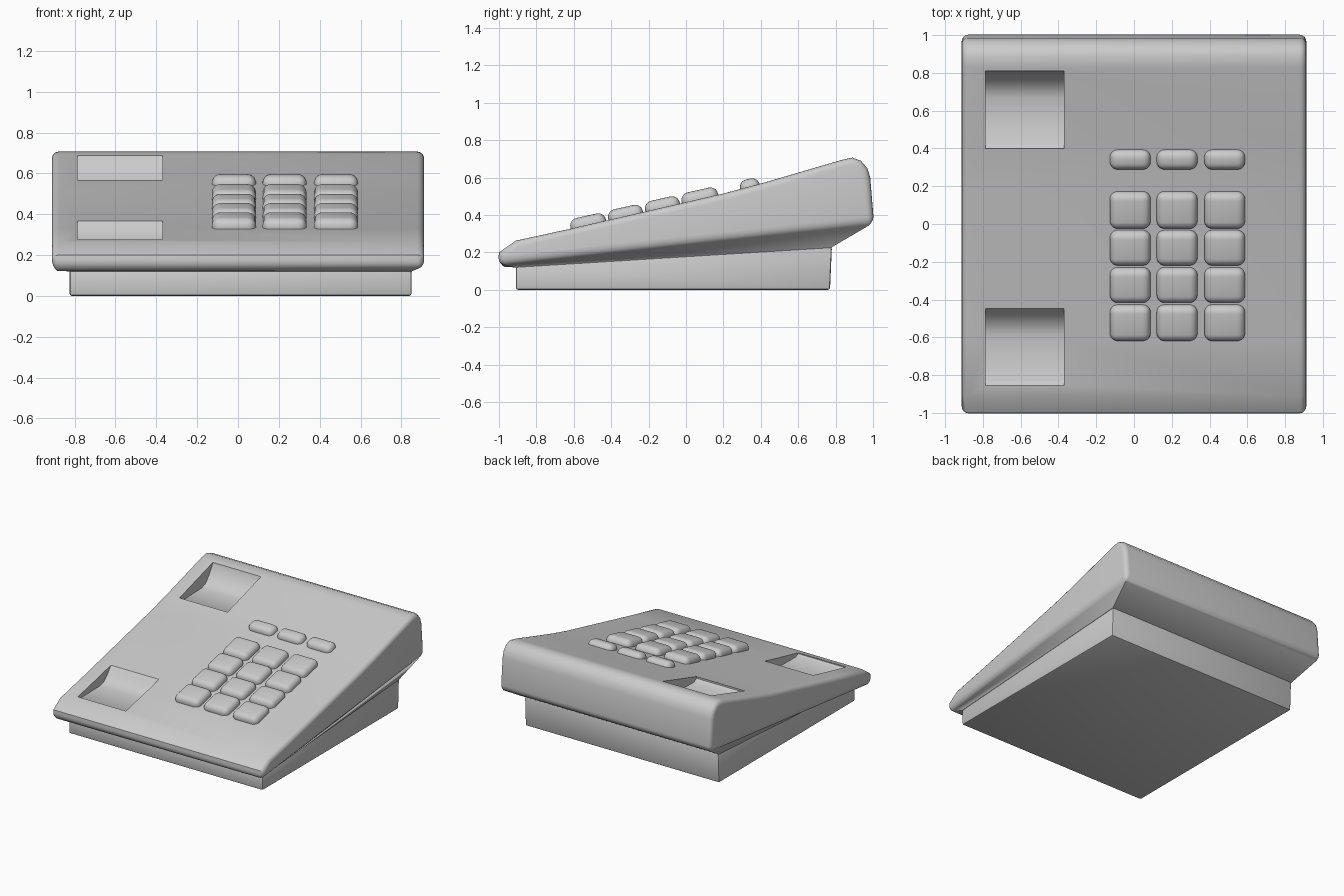
import bpy, bmesh, math
from mathutils import Matrix

if "Cube" in bpy.data.objects:
    bpy.data.objects.remove(bpy.data.objects["Cube"])


def finish(name, bm, angle=35):
    bmesh.ops.recalc_face_normals(bm, faces=bm.faces)
    me = bpy.data.meshes.new(name)
    bm.to_mesh(me)
    bm.free()
    ob = bpy.data.objects.new(name, me)
    bpy.context.collection.objects.link(ob)
    smooth(ob, angle)
    return ob


def smooth(ob, angle):
    bpy.ops.object.select_all(action='DESELECT')
    ob.select_set(True)
    bpy.context.view_layer.objects.active = ob
    bpy.ops.object.shade_smooth_by_angle(angle=math.radians(angle))


def prism(bm, profile, x0, x1):
    """Extrude a (y, z) profile from x0 to x1; returns both vertex rings."""
    a = [bm.verts.new((x0, y, z)) for y, z in profile]
    b = [bm.verts.new((x1, y, z)) for y, z in profile]
    bm.faces.new(a)
    bm.faces.new(b[::-1])
    n = len(profile)
    for i in range(n - 1):
        bm.faces.new((a[i], a[i + 1], b[i + 1], b[i]))
    return a, b


# Housing: wedge with a slightly concave top and an undercut skirt
TOP = [(-0.91, 0.263), (-0.62, 0.326), (0.2, 0.515), (0.4, 0.568), (0.83, 0.694)]
PROFILE = [(-1.005, 0.14), (-1.0, 0.2)] + TOP + [
    (0.89, 0.707), (0.935, 0.69), (0.97, 0.65), (0.985, 0.6), (1.005, 0.36)]
BX0, BX1, BY0, BY1 = -0.825, 0.85, -0.91, 0.775

bm = bmesh.new()
a, b = prism(bm, PROFILE, -0.912, 0.912)
outer = [a[0], b[0], b[-1], a[-1]]
inner = [bm.verts.new(p) for p in ((BX0, BY0, 0.12), (BX1, BY0, 0.12),
                                   (BX1, BY1, 0.225), (BX0, BY1, 0.225))]
for i in range(4):
    j = (i + 1) % 4
    bm.faces.new((outer[i], outer[j], inner[j], inner[i]))
bm.faces.new(inner)
bmesh.ops.recalc_face_normals(bm, faces=bm.faces)
rim = [bm.edges.get((r[i], r[(i + 1) % len(r)])) for r in (a, b) for i in range(len(r))]
rim += [bm.edges.get((a[0], b[0])), bm.edges.get((a[-1], b[-1]))]
bmesh.ops.bevel(bm, geom=rim, offset=0.035, segments=4, profile=0.5,
                affect='EDGES', clamp_overlap=True)
housing = finish("housing", bm)

# Two handset cradle recesses cut into the top
RECESS = [(0.0, 0.3), (0.0, 0.0), (0.03, -0.02), (0.27, -0.015), (0.325, 0.005),
          (0.37, 0.06), (0.41, 0.125), (0.43, 0.3)]
for y, z in ((0.4, 0.555), (-0.855, 0.268)):
    bm = bmesh.new()
    k = 1.0 if y > 0 else 0.8
    prof = [(y + p, z + q * k) for p, q in RECESS]
    ra, rb = prism(bm, prof, -0.785, -0.37)
    bm.faces.new((ra[-1], ra[0], rb[0], rb[-1]))
    cutter = finish("recess_cutter", bm)
    cutter.hide_render = True
    mod = housing.modifiers.new("recess", 'BOOLEAN')
    mod.operation = 'DIFFERENCE'
    mod.solver = 'EXACT'
    mod.object = cutter
    bpy.context.view_layer.objects.active = housing
    bpy.ops.object.modifier_apply(modifier=mod.name)
    bpy.data.objects.remove(cutter)
smooth(housing, 35)

# Base plinth
bm = bmesh.new()
pa, pb = prism(bm, [(BY0, 0.0), (BY0, 0.125), (BY1 + 0.005, 0.23), (BY1 - 0.005, 0.0)], BX0, BX1)
bm.faces.new((pa[-1], pa[0], pb[0], pb[-1]))
bmesh.ops.recalc_face_normals(bm, faces=bm.faces)
bmesh.ops.bevel(bm, geom=bm.edges[:], offset=0.012, segments=2, profile=0.5, affect='EDGES')
finish("base", bm)


def top_z(y):
    for (y0, z0), (y1, z1) in zip(TOP, TOP[1:]):
        if y <= y1:
            return z0 + (z1 - z0) * (y - y0) / (y1 - y0)


# Keypad: four rows of cushion keys and one row of narrow keys
ROWS = [(-0.517, 0.195), (-0.317, 0.19), (-0.12, 0.19), (0.08, 0.2), (0.348, 0.108)]
for r, (y, depth) in enumerate(ROWS):
    for c, x in enumerate((-0.02, 0.228, 0.48)):
        bm = bmesh.new()
        bmesh.ops.create_cube(bm, size=1)
        bmesh.ops.scale(bm, vec=(0.216, depth, 0.14), verts=bm.verts)
        bmesh.ops.bevel(bm, geom=bm.edges[:], offset=0.042, segments=5,
                        profile=0.5, affect='EDGES')
        drop = 0.022 if r < 4 else 0.03
        bm.transform(Matrix.Translation((x, y, top_z(y) - drop))
                     @ Matrix.Rotation(math.atan(0.225), 4, 'X'))
        finish(f"key_{r + 1}_{c + 1}", bm)
